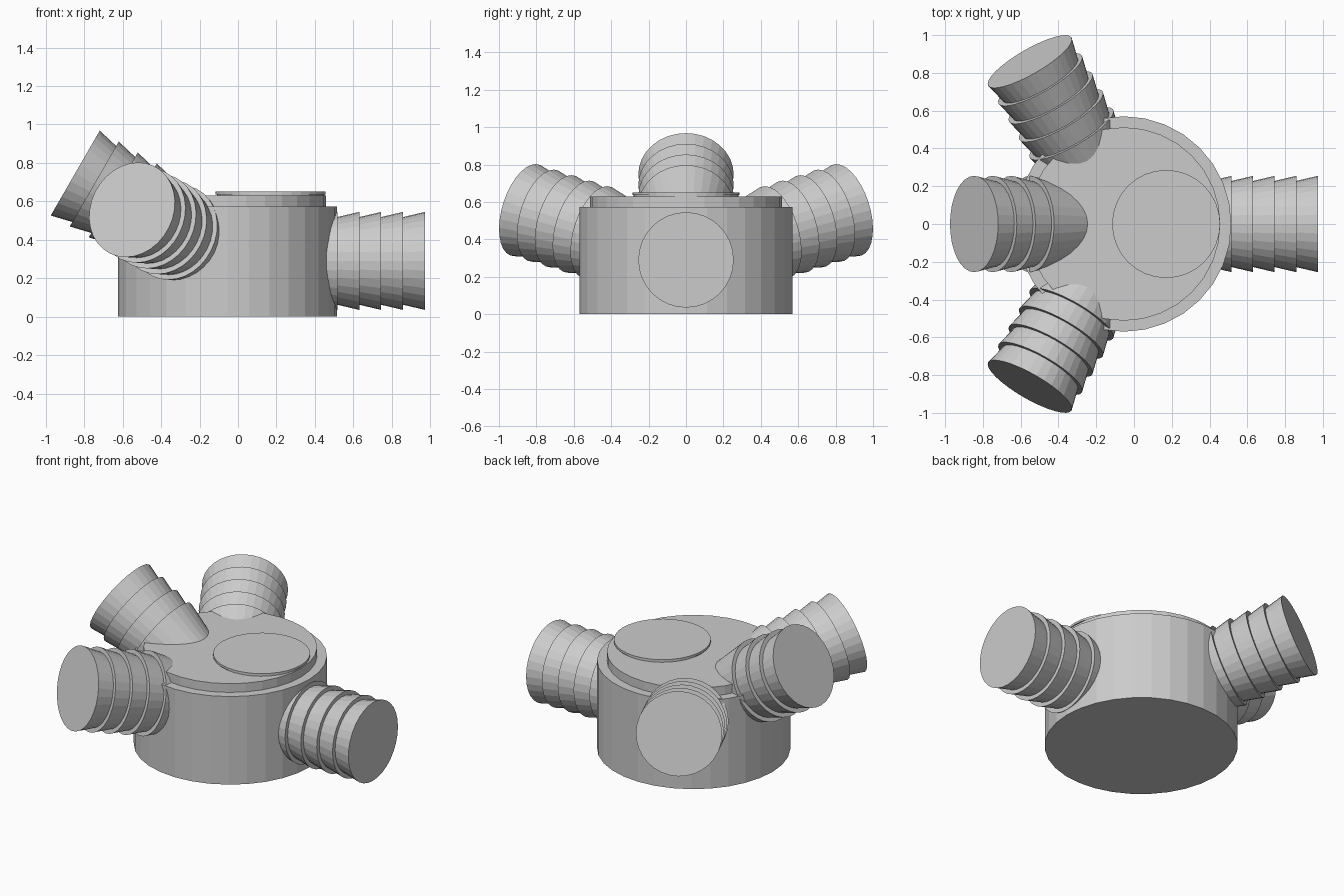
import bpy, bmesh
from math import cos, sin, pi, radians
from mathutils import Vector

if "Cube" in bpy.data.objects:
    bpy.data.objects.remove(bpy.data.objects["Cube"])

SIDES = 32
HUB = Vector((-0.055, 0, 0.29))   # all pipe axes meet here
PITCH = 0.114                     # spacing of the barbs
SLOPE = 0.235                     # taper of each barb
R = 0.255


def lathe(name, profile, origin, direction):
    """Revolve (radius, distance) pairs around an axis, closing both ends."""
    bm = bmesh.new()
    rot = Vector(direction).to_track_quat('Z', 'Y')
    rings = []
    for r, t in profile:
        rings.append([bm.verts.new(Vector(origin) + rot @ Vector(
            (r * cos(2 * pi * i / SIDES), r * sin(2 * pi * i / SIDES), t)))
            for i in range(SIDES)])
    for a, b in zip(rings, rings[1:]):
        for i in range(SIDES):
            j = (i + 1) % SIDES
            bm.faces.new((a[i], a[j], b[j], b[i]))
    bm.faces.new(rings[0][::-1])
    bm.faces.new(rings[-1])
    bmesh.ops.recalc_face_normals(bm, faces=bm.faces)
    mesh = bpy.data.meshes.new(name)
    bm.to_mesh(mesh)
    bm.free()
    obj = bpy.data.objects.new(name, mesh)
    bpy.context.collection.objects.link(obj)
    return obj


def barbed_pipe(name, heading, tilt, rings):
    """Plain tapered root followed by stepped, outward-flaring barbs."""
    h, e = radians(heading), radians(tilt)
    t = 0.572
    profile = [(R - SLOPE * (t - 0.2), 0.2), (R, t)]
    for _ in range(rings):
        profile += [(R - SLOPE * PITCH, t), (R, t + PITCH)]
        t += PITCH
    lathe(name, profile, HUB, (cos(e) * cos(h), cos(e) * sin(h), sin(e)))


# Drum body with stepped top
lathe("drum_body", [(0.57, 0), (0.57, 0.573), (0.512, 0.573), (0.512, 0.63)],
      (HUB.x, 0, 0), (0, 0, 1))

# Off-centre round lid on a slim neck
lathe("round_lid", [(0.28, 0.625), (0.28, 0.636), (0.286, 0.636), (0.286, 0.65)],
      (0.17, 0, 0), (0, 0, 1))

# Outlet and three raised inlets
barbed_pipe("outlet_pipe", 0, 0, 4)
barbed_pipe("rear_inlet_pipe", 120, 15, 4)
barbed_pipe("front_inlet_pipe", -120, 15, 4)
barbed_pipe("middle_inlet_pipe", 180, 30, 3)
